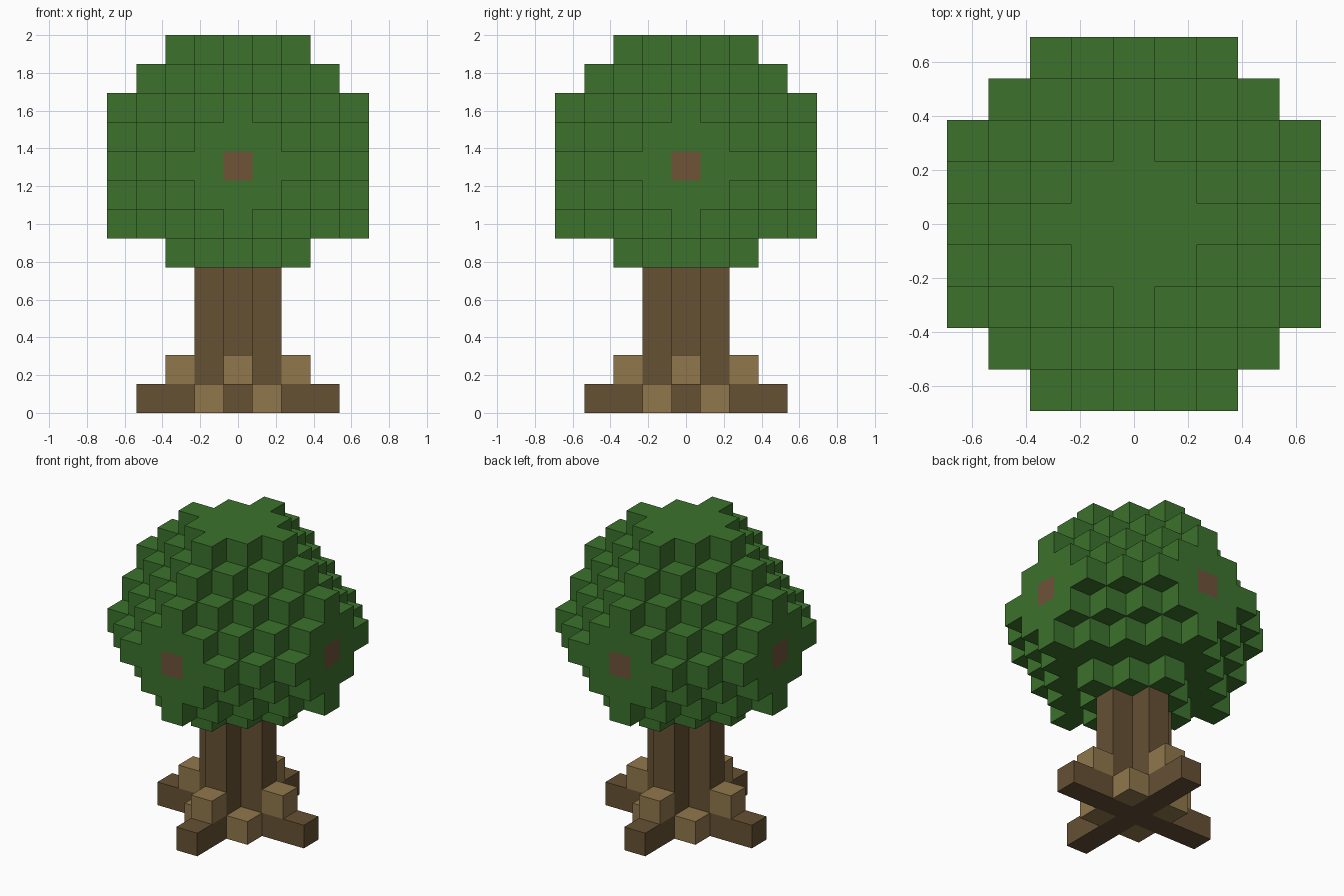
import bpy
import bmesh
from mathutils import Vector

cube = bpy.data.objects.get("Cube")
if cube:
    bpy.data.objects.remove(cube, do_unlink=True)

U = 2 / 13       # edge of one block
MID = 8          # layer of the crown's centre


def linear(c):
    c /= 255
    return c / 12.92 if c <= 0.04045 else ((c + 0.055) / 1.055) ** 2.4


def material(name, *rgb):
    m = bpy.data.materials.new(name)
    col = [linear(c) for c in rgb] + [1.0]
    m.use_nodes = True
    m.diffuse_color = col
    m.node_tree.nodes["Principled BSDF"].inputs["Base Color"].default_value = col
    return m


leaf_green = material("leaf_green", 60, 114, 45)
bark_brown = material("bark_brown", 102, 81, 52)
root_tan = material("root_tan", 145, 119, 76)
branch_brown = material("branch_brown", 110, 83, 57)

AXES = [Vector(a) * s for a in ((1, 0, 0), (0, 1, 0), (0, 0, 1)) for s in (1, -1)]


def blocks(name, cells, mats, rule=None):
    """Skin a set of unit blocks, keeping only the outer faces."""
    bm = bmesh.new()
    for cell in sorted(cells):
        centre = Vector(cell) + Vector((0, 0, 0.5))
        for n in AXES:
            if tuple(int(c) for c in Vector(cell) + n) in cells:
                continue
            u = Vector((n.y, n.z, n.x))
            v = n.cross(u)
            corners = [centre + (n + u * a + v * b) / 2
                       for a, b in ((-1, -1), (1, -1), (1, 1), (-1, 1))]
            face = bm.faces.new([bm.verts.new(p * U) for p in corners])
            if rule and rule(cell, n):
                face.material_index = 1
    bmesh.ops.remove_doubles(bm, verts=bm.verts, dist=0.001)
    mesh = bpy.data.meshes.new(name)
    bm.to_mesh(mesh)
    bm.free()
    for m in mats:
        mesh.materials.append(m)
    obj = bpy.data.objects.new(name, mesh)
    bpy.context.collection.objects.link(obj)
    return obj


# Crown: octahedron with its six points cut off, and a narrow lowest layer
R = range(-4, 5)
crown = {(i, j, k + MID) for i in R for j in R for k in range(-2, 5)
         if abs(i) + abs(j) + abs(k) <= 6}
crown |= {(i, j, MID - 3) for i in R for j in R if abs(i) + abs(j) <= 2}


# Branch ends show on the middle block of each of the four sides
def branch_end(cell, n):
    return n.z == 0 and cell == (int(n.x) * 4, int(n.y) * 4, MID)


blocks("leaf_crown", crown, [leaf_green, branch_brown], branch_end)

# Trunk with a plus-shaped section, and long root arms on the ground
SIDES = ((1, 0), (-1, 0), (0, 1), (0, -1))
trunk = {(x * d, y * d, k) for x, y in SIDES for d in (0, 1) for k in range(5)}
trunk |= {(x * d, y * d, 0) for x, y in SIDES for d in (2, 3)}
blocks("trunk_and_roots", trunk, [bark_brown])

# Pale blocks on the root arms and in the corners between them
for n, (x, y) in enumerate(SIDES, 1):
    blocks(f"root_knee_{n}", {(x * 2, y * 2, 1)}, [root_tan])
    blocks(f"root_corner_{n}", {(x - y, x + y, 0)}, [root_tan])
